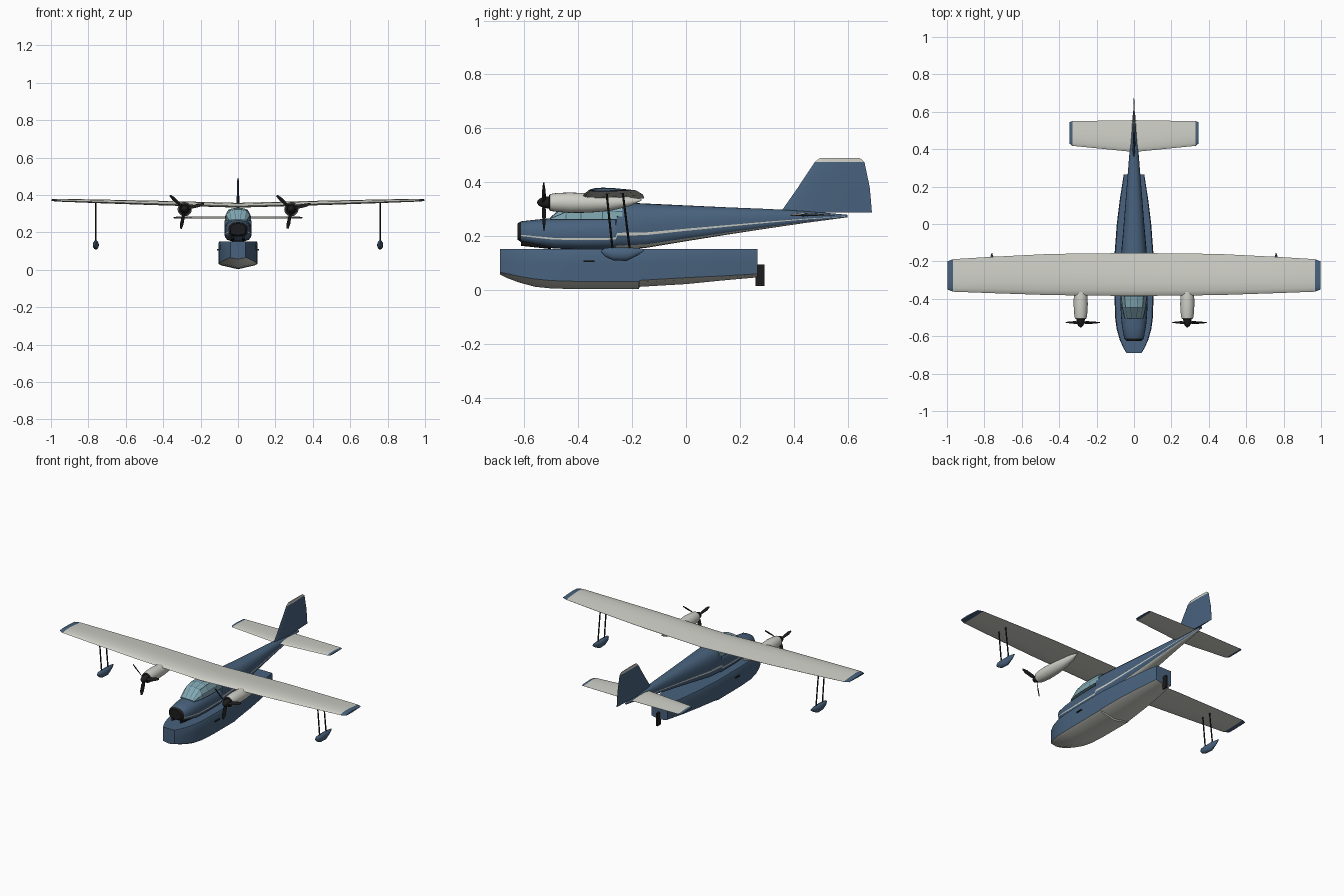
import bpy, bmesh, math
from mathutils import Vector

if "Cube" in bpy.data.objects:
    bpy.data.objects.remove(bpy.data.objects["Cube"])


def material(name, rgb):
    m = bpy.data.materials.new(name)
    m.use_nodes = True
    m.diffuse_color = (*rgb, 1)
    m.node_tree.nodes["Principled BSDF"].inputs["Base Color"].default_value = (*rgb, 1)
    return m


BLUE = material("slate blue paint", (0.065, 0.122, 0.205))
CREAM = material("pale grey paint", (0.62, 0.62, 0.57))
GLASS = material("teal glass", (0.22, 0.39, 0.44))
BLACK = material("black", (0.012, 0.012, 0.013))


def finish(name, bm, mats, angle=35):
    bmesh.ops.recalc_face_normals(bm, faces=bm.faces)
    me = bpy.data.meshes.new(name)
    bm.to_mesh(me)
    bm.free()
    for m in mats:
        me.materials.append(m)
    ob = bpy.data.objects.new(name, me)
    bpy.context.collection.objects.link(ob)
    bpy.ops.object.select_all(action='DESELECT')
    ob.select_set(True)
    bpy.context.view_layer.objects.active = ob
    if angle:
        bpy.ops.object.shade_smooth_by_angle(angle=math.radians(angle))
    return ob


def loft(name, rings, mats, rule=None, caps=(0, 0), angle=35, inset=0):
    """Skin closed rings; rule(ring, row) gives the material of each face."""
    bm = bmesh.new()
    vs = [[bm.verts.new(p) for p in r] for r in rings]
    n = len(rings[0])
    skin = []
    for i in range(len(vs) - 1):
        for j in range(n):
            k = (j + 1) % n
            f = bm.faces.new((vs[i][j], vs[i][k], vs[i + 1][k], vs[i + 1][j]))
            f.material_index = rule(i, j) if rule else 0
            skin.append(f)
    for ring, mat in zip((vs[0], vs[-1]), caps):
        bm.faces.new(ring).material_index = mat
    if inset:
        bmesh.ops.recalc_face_normals(bm, faces=bm.faces)
        frames = bmesh.ops.inset_individual(bm, faces=skin, thickness=inset)["faces"]
        for f in frames:
            f.material_index = 1
    return finish(name, bm, mats, angle)


def mirrored(half):
    return half + [(-x, y, z) for x, y, z in reversed(half) if x > 1e-6]


def row_of(j, n):
    """Row counted up from the keel, the same on both sides."""
    return min(j, n - 1 - j)


# Fuselage: y, half width, bottom, top
stations = [(-.625, .04, .187, .247), (-.612, .052, .178, .255), (-.55, .064, .165, .262),
            (-.49, .07, .154, .267), (-.4, .073, .151, .272), (-.262, .073, .151, .274),
            (-.255, .073, .151, .326), (-.15, .068, .156, .321), (0, .055, .181, .314),
            (.15, .043, .205, .307), (.3, .031, .228, .301), (.45, .019, .25, .293),
            (.6, .005, .27, .279)]
section = [(0, 0), (.5, .015), (.8, .08), (.95, .2), (.985, .29), (1, .35), (1, .52),
           (.96, .68), (.82, .84), (.55, .95), (.25, .99), (0, 1)]
rings = [mirrored([(w * a, y, b + (t - b) * h) for a, h in section]) for y, w, b, t in stations]
COUNT = len(rings[0])


def fuselage_paint(i, j):
    row = row_of(j, COUNT)
    if i == 0:
        return 2
    if row == 4 or (row < 2 and i > 4):
        return 1
    return 0


loft("fuselage", rings, [BLUE, CREAM, BLACK], fuselage_paint, (2, 0))

# Canopy: y, half width, top
panes = [(-.505, .05, .268), (-.445, .064, .322), (-.39, .069, .331), (-.31, .07, .331),
         (-.235, .069, .327)]
arch = [(1, 0), (.97, .45), (.72, .88), (.28, 1)]
rings = [mirrored([(w * a, y, .262 + (t - .262) * h) for a, h in arch]) for y, w, t in panes]
loft("canopy", rings, [GLASS, BLUE], inset=.002, angle=20)

# Float hull: y, half width, keel height, chine height
hull = [(-.69, .04, .058, .066), (-.66, .058, .043, .06), (-.62, .076, .028, .051),
        (-.56, .093, .012, .041), (-.5, .101, .006, .035), (-.4, .104, .003, .032),
        (-.175, .105, .003, .032), (-.172, .105, .012, .036), (0, .092, .022, .046),
        (.13, .076, .035, .052), (.265, .055, .047, .06)]
rings = []
for y, w, k, c in hull:
    rings.append(mirrored([(0, y, k), (w * .45, y, k + (c - k) * .38),
                           (w * .85, y, k + (c - k) * .7), (w, y, c), (w, y, .1),
                           (w * .99, y, .145), (w * .95, y, .152), (0, y, .152)]))
HULL_COUNT = len(rings[0])
loft("float_hull", rings, [BLUE, CREAM],
     lambda i, j: 1 if row_of(j, HULL_COUNT) < 3 else 0, angle=30)

# Flying surfaces share one aerofoil: chord fraction, thickness fraction
AEROFOIL = [(0, 0), (.03, .35), (.12, .75), (.3, 1), (.55, .8), (.8, .4), (1, .04),
            (1, -.04), (.7, -.3), (.35, -.5), (.1, -.45), (.03, -.25)]


def flying_surface(name, stations, paint, upright=False):
    """Stations: span, leading y, trailing y, offset, thickness."""
    rings = []
    for s, lead, trail, off, thick in stations:
        ring = []
        for c, t in AEROFOIL:
            y = lead + (trail - lead) * c
            ring.append((off + t * thick, y, s) if upright else (s, y, off + t * thick))
        rings.append(ring)
    last = len(rings) - 2
    tips = (0, last) if not upright else (last,)
    body, tip = paint
    cap = (1, 1) if not upright else (0, 1)
    return loft(name, rings, [body, tip], lambda i, j: 1 if i in tips else 0, cap, 40)


def both_sides(half):
    return [(-s, *rest) for s, *rest in reversed(half) if s > 0] + half


flying_surface("main_wing", both_sides([
    (0, -.385, -.155, .341, .017), (.45, -.38, -.16, .354, .016),
    (.75, -.37, -.175, .363, .013), (.967, -.362, -.188, .37, .01),
    (.998, -.35, -.2, .371, .006)]), (CREAM, BLUE))
flying_surface("tailplane", both_sides([
    (0, .385, .555, .278, .009), (.33, .418, .55, .278, .006),
    (.345, .43, .545, .278, .004)]), (CREAM, BLUE))
flying_surface("tail_fin", [
    (.287, .35, .69, 0, .008), (.38, .415, .682, 0, .007), (.475, .478, .662, 0, .005),
    (.49, .497, .645, 0, .003)], (BLUE, CREAM), True)
# Thicken the fin on its thinner side so it is symmetric
for v in bpy.data.objects["tail_fin"].data.vertices:
    if v.co.x < 0:
        v.co.x *= 2


def turned(name, x, z, profile, mats, sides=20, squash=1, rule=None, caps=(0, 0)):
    """Body of revolution along y from (y, radius, height shift)."""
    rings = []
    for y, r, dz in profile:
        rings.append([(x + r * squash * math.cos(a), y, z + dz + r * math.sin(a))
                      for a in (math.tau * k / sides for k in range(sides))])
    return loft(name, rings, mats, rule, caps, 40)


def rod(name, start, end, radius, mat, sides=8):
    start, end = Vector(start), Vector(end)
    bm = bmesh.new()
    d = end - start
    bmesh.ops.create_cone(bm, cap_ends=True, segments=sides, radius1=radius,
                          radius2=radius, depth=d.length)
    bm.transform(d.to_track_quat('Z', 'Y').to_matrix().to_4x4())
    bmesh.ops.translate(bm, verts=bm.verts, vec=(start + end) / 2)
    return finish(name, bm, [mat])


def box(name, centre, size, mat):
    bm = bmesh.new()
    bmesh.ops.create_cube(bm, size=1)
    bmesh.ops.scale(bm, verts=bm.verts, vec=size)
    bmesh.ops.translate(bm, verts=bm.verts, vec=centre)
    return finish(name, bm, [mat], 0)


def propeller_blade(name, x, y, z, angle):
    """Twisted flat blade reaching out from the hub."""
    out = Vector((math.cos(angle), 0, math.sin(angle)))
    side = Vector((-math.sin(angle), 0, math.cos(angle)))
    back = Vector((0, 1, 0))
    hub = Vector((x, y, z))
    rings = []
    for r, w, twist in ((.01, .006, 1), (.035, .011, .8), (.08, .011, .5), (.107, .005, .35)):
        chord = side * math.cos(twist) + back * math.sin(twist)
        thick = out.cross(chord) * .0015
        rings.append([hub + out * r + chord * w * a + thick * b
                      for a, b in ((-1, 0), (0, 1), (1, 0), (0, -1))])
    loft(name, rings, [BLACK])


ENGINE_Z = .325
for side, s in (("left", 1), ("right", -1)):
    # Engine nacelle, spinner and propeller
    x = s * .285
    turned(side + "_nacelle", x, ENGINE_Z,
           [(-.508, .026, 0), (-.505, .031, 0), (-.48, .035, 0), (-.43, .038, -.001),
            (-.36, .036, -.002), (-.28, .029, -.002), (-.21, .017, .003), (-.165, .003, .01)],
           [CREAM, BLACK], rule=lambda i, j: 1 if i == 0 else 0, caps=(1, 0))
    turned(side + "_spinner", x, ENGINE_Z,
           [(-.553, .003, 0), (-.545, .013, 0), (-.53, .02, 0), (-.507, .023, 0)], [BLACK])
    for k, deg in enumerate((137, 15, -101)):
        propeller_blade(f"{side}_propeller_blade_{k + 1}", x, -.527, ENGINE_Z, math.radians(deg))
    # Wing tip float on two struts
    x = s * .76
    turned(side + "_wing_float", x, .136,
           [(-.315, .003, .008), (-.3, .016, .004), (-.27, .024, -.002), (-.22, .025, -.003),
            (-.18, .014, .006), (-.155, .003, .013)], [BLUE], 12, .65)
    rod(side + "_front_float_strut", (x, -.272, .145), (x, -.295, .364), .004, BLACK)
    rod(side + "_rear_float_strut", (x, -.208, .145), (x, -.235, .364), .004, BLACK)
    # Chin exhaust and boarding step
    rod(side + "_chin_exhaust", (s * .03, -.612, .172), (s * .03, -.5, .16), .008, BLACK)
    box(side + "_boarding_step", (s * .105, -.36, .107), (.012, .04, .006), BLACK)

# Water rudder at the stern
box("water_rudder", (0, .275, .055), (.01, .034, .08), BLACK)
